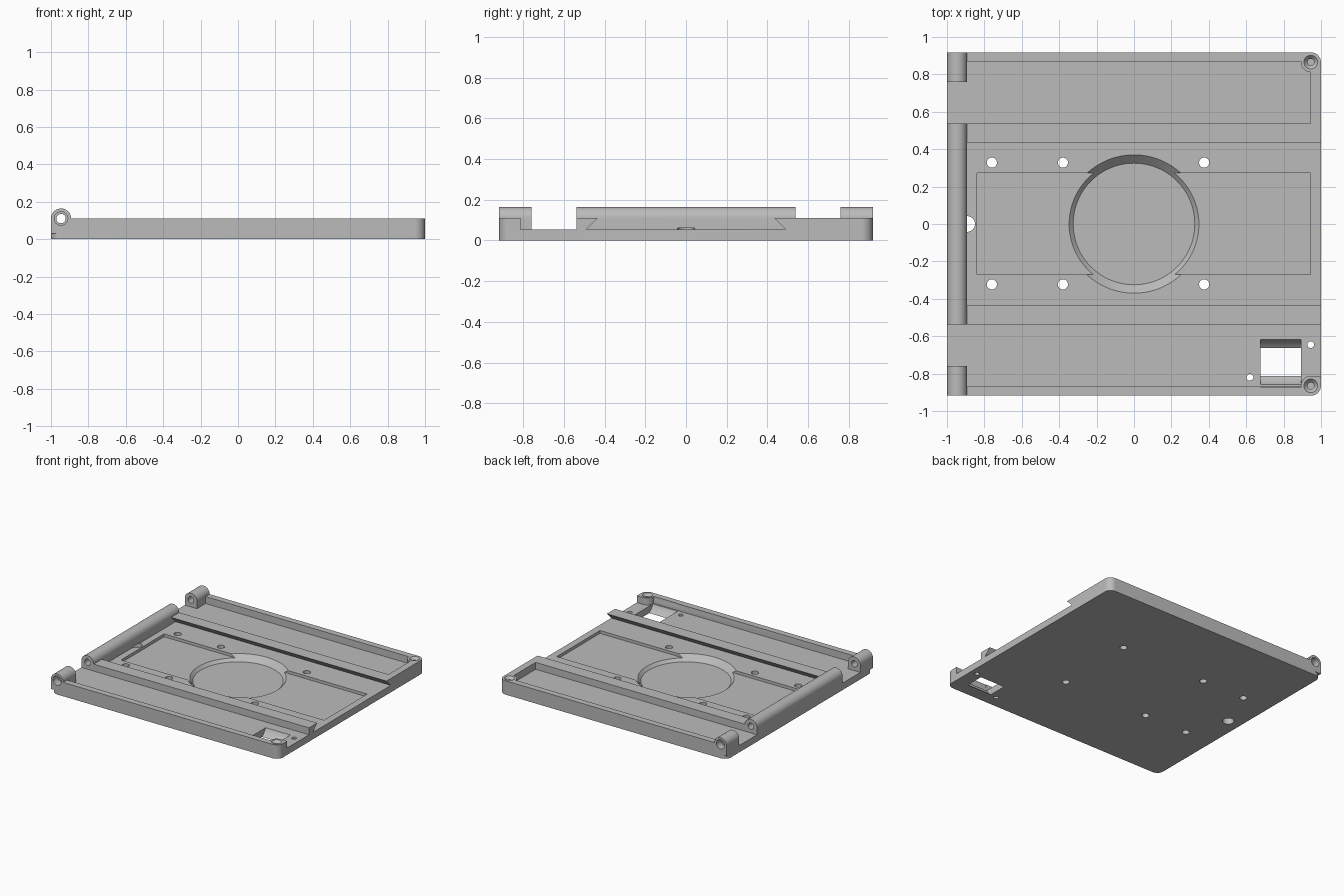
import bpy, math
from math import cos, sin, pi
from mathutils import Matrix

if "Cube" in bpy.data.objects:
    bpy.data.objects.remove(bpy.data.objects["Cube"])

FLOOR, TOP, BACK = 0.055, 0.11, 0.918     # channel floor, rim height, half depth
PIN_X, PIN_R = -0.946, 0.054              # hinge axis and radius

grey = bpy.data.materials.new("light_grey")
grey.use_nodes = True
grey.diffuse_color = (0.5, 0.5, 0.5, 1)
grey.node_tree.nodes["Principled BSDF"].inputs["Base Color"].default_value = (0.5, 0.5, 0.5, 1)


def loft(name, lower, upper):
    """Closed solid between two matching loops of points."""
    n = len(lower)
    faces = [list(range(n))[::-1], list(range(n, 2 * n))]
    faces += [(i, (i + 1) % n, n + (i + 1) % n, n + i) for i in range(n)]
    mesh = bpy.data.meshes.new(name)
    mesh.from_pydata(lower + upper, [], faces)
    mesh.materials.append(grey)
    obj = bpy.data.objects.new(name, mesh)
    bpy.context.collection.objects.link(obj)
    return obj


def box(name, x0, x1, y0, y1, z0, z1):
    loop = [(x0, y0), (x1, y0), (x1, y1), (x0, y1)]
    return loft(name, [(x, y, z0) for x, y in loop], [(x, y, z1) for x, y in loop])


def cone(name, x, y, z0, z1, r0, r1, n=40):
    ring = [(cos(2 * pi * i / n), sin(2 * pi * i / n)) for i in range(n)]
    return loft(name, [(x + r0 * c, y + r0 * s, z0) for c, s in ring],
                [(x + r1 * c, y + r1 * s, z1) for c, s in ring])


def along_y(name, profile, y0, y1):
    """Extrude a counter-clockwise XZ profile along y."""
    loop = profile[::-1]
    return loft(name, [(x, y0, z) for x, z in loop], [(x, y1, z) for x, z in loop])


def along_x(name, profile, x0, x1):
    return loft(name, [(x0, y, z) for y, z in profile], [(x1, y, z) for y, z in profile])


def circle(a, b, r, n=40):
    return [(a + r * cos(2 * pi * i / n), b + r * sin(2 * pi * i / n)) for i in range(n)]


def combine(body, tool, operation):
    mod = body.modifiers.new("shape", "BOOLEAN")
    mod.operation, mod.object, mod.solver = operation, tool, "EXACT"
    bpy.context.view_layer.objects.active = body
    bpy.ops.object.modifier_apply(modifier=mod.name)
    bpy.data.objects.remove(tool)


def cut(tool):
    combine(plate, tool, "DIFFERENCE")


def add(tool):
    combine(plate, tool, "UNION")


# Plate with rounded corners
r = 0.055
outline = []
for sx, sy, start in ((1, 1, 0), (-1, 1, 1), (-1, -1, 2), (1, -1, 3)):
    for i in range(11):
        a = (start + i / 10) * pi / 2
        outline.append((sx * (1 - r) + r * cos(a), sy * (BACK - r) + r * sin(a)))
plate = loft("base_plate", [(x, y, 0) for x, y in outline], [(x, y, TOP) for x, y in outline])

# Side pockets, the front one open at the right end
cut(box("front_pocket", -1.1, 1.1, -0.868, -0.537, FLOOR, 0.3))
cut(box("back_pocket", -1.1, 0.945, 0.537, 0.868, FLOOR, 0.3))

# Dovetail channel
cut(along_x("dovetail", [(-0.49, FLOOR), (0.49, FLOOR), (0.435, TOP),
                         (0.435, 0.2), (-0.435, 0.2), (-0.435, TOP)], -0.895, 1.1))

# Corner screw bosses
add(box("boss_web", 0.945, 1, -0.868, -0.812, 0.03, TOP))
for s in (-1, 1):
    add(cone("boss", 0.945, s * 0.865, 0.03, TOP, 0.053, 0.053))

# Hinge knuckles along the left edge
knuckle = [(PIN_X - PIN_R, 0.03), (PIN_X + PIN_R, 0.03)]
knuckle += [(PIN_X + PIN_R * cos(pi * i / 24), TOP + PIN_R * sin(pi * i / 24)) for i in range(25)]
for y0, y1 in ((-BACK, -0.76), (-0.537, 0.537), (0.76, BACK)):
    add(along_y("knuckle", knuckle, y0, y1))
cut(along_y("pin_hole", circle(PIN_X, TOP, 0.025), -1, 1))
for s in (-1, 1):
    ends = sorted((s * 0.86, s * 1.0))
    cut(along_y("pin_counterbore", circle(PIN_X, TOP, 0.036), *ends))

# Recess in the channel floor with a tapered round well
cut(box("recess", -0.84, 0.945, -0.27, 0.272, 0.032, 0.08))
cut(cone("round_well", 0, 0, 0.01, 0.06, 0.325, 0.375, 96))

# Mounting holes
for x in (-0.76, -0.38, 0.375):
    for y in (-0.323, 0.328):
        cut(cone("mount_hole", x, y, -0.1, 0.08, 0.027, 0.027))
cut(cone("latch_hole", -0.892, 0, -0.1, 0.061, 0.042, 0.042))
for x, y in ((0.945, -0.645), (0.62, -0.82)):
    cut(cone("small_hole", x, y, -0.1, 0.08, 0.018, 0.018))

# Countersunk blind screw holes in the bosses
for s in (-1, 1):
    cut(cone("screw_hole", 0.945, s * 0.865, 0.02, 0.2, 0.018, 0.018))
    cut(cone("countersink", 0.945, s * 0.865, 0.09, 0.115, 0.018, 0.041))

# Window with a rounded cradle
cut(along_x("cradle", circle(-0.738, 0.1105, 0.133, 64), 0.675, 0.892))

# Smooth the round parts and keep the edges sharp
bpy.ops.object.select_all(action="DESELECT")
plate.select_set(True)
bpy.context.view_layer.objects.active = plate
bpy.ops.object.shade_smooth_by_angle(angle=math.radians(25))
